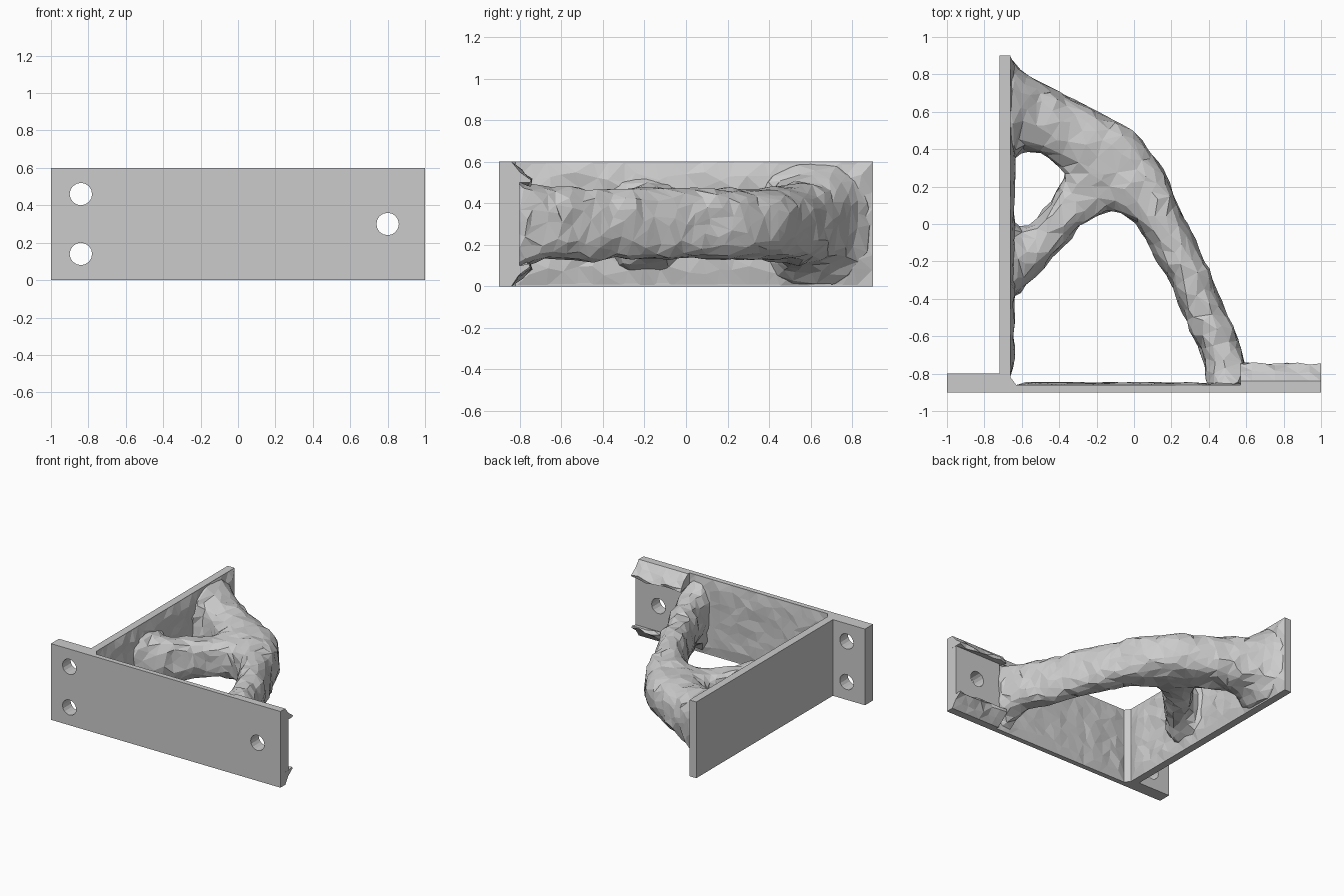
import bpy, bmesh, math, random
from mathutils import Vector, noise

random.seed(4)
HEIGHT = 0.6
MID = HEIGHT / 2

cube = bpy.data.objects.get("Cube")
if cube:
    bpy.data.objects.remove(cube, do_unlink=True)

grey = bpy.data.materials.new("plain grey")
grey.use_nodes = True
colour = (0.6, 0.6, 0.6, 1)
grey.diffuse_color = colour
grey.node_tree.nodes["Principled BSDF"].inputs["Base Color"].default_value = colour


def finish(bm, name, fix_normals=True):
    if fix_normals:
        bmesh.ops.recalc_face_normals(bm, faces=bm.faces)
    mesh = bpy.data.meshes.new(name)
    bm.to_mesh(mesh)
    bm.free()
    mesh.materials.append(grey)
    obj = bpy.data.objects.new(name, mesh)
    bpy.context.collection.objects.link(obj)
    return obj


def loft(bm, rings):
    """Skin a closed tube through equal-length rings of points."""
    loops = [[bm.verts.new(p) for p in ring] for ring in rings]
    n = len(loops[0])
    for a, b in zip(loops, loops[1:]):
        for i in range(n):
            j = (i + 1) % n
            bm.faces.new((a[i], a[j], b[j], b[i]))
    bm.faces.new(loops[0][::-1])
    bm.faces.new(loops[-1])


def strut_ring(outer, inner, half, sides=20):
    """Rounded upright section between two plan points."""
    a, b = Vector((*outer, MID)), Vector((*inner, MID))
    ring = []
    for i in range(sides):
        t = 2 * math.pi * i / sides
        c, s = (math.copysign(abs(f) ** 0.75, f) for f in (math.cos(t), math.sin(t)))
        p = (a + b) / 2 + (a - b) / 2 * c
        p.z += half * s
        ring.append(p)
    return ring


def box(bm, lo, hi):
    loft(bm, [[(x, lo[1], lo[2]), (x, hi[1], lo[2]), (x, hi[1], hi[2]), (x, lo[1], hi[2])]
              for x in (lo[0], hi[0])])


# Angle plate: wall, front plate and thick flange in one plan profile
plan = [(-1, -.9), (1, -.9), (1, -.84), (.6, -.86), (-.63, -.86), (-.66, -.82),
        (-.66, .9), (-.72, .9), (-.72, -.8), (-1, -.8)]
bm = bmesh.new()
loft(bm, [[(x, y, z) for x, y in plan] for z in (0, HEIGHT)])
angle_plate = finish(bm, "angle_plate")

# Flat seat around the single bolt
bm = bmesh.new()
box(bm, (.59, -.89, .1), (.999, -.8, .5))
bolt_pad = finish(bm, "bolt_pad")

# Bolt holes
bm = bmesh.new()
for x, z in ((-.84, .46), (-.84, .14), (.8, MID)):
    loft(bm, [[(x + .06 * math.cos(k * math.pi / 8), y, z + .06 * math.sin(k * math.pi / 8))
               for k in range(16)] for y in (-1, -.7)])
hole_cutter = finish(bm, "hole_cutter")
hole_cutter.hide_render = True
hole_cutter.hide_set(True)
hole_cutter.display_type = 'WIRE'
for obj in (angle_plate, bolt_pad):
    cut = obj.modifiers.new("bolt_holes", 'BOOLEAN')
    cut.object = hole_cutter
    cut.operation = 'DIFFERENCE'
    cut.solver = 'EXACT'


# Rough skins on the inner plate faces
def rough_skin(name, start, end, place, flip):
    cols, rows = round((end - start) / .075), 8
    bm = bmesh.new()
    grid = []
    for i in range(cols + 1):
        line = []
        for j in range(rows + 1):
            edge = i in (0, cols) or j in (0, rows)
            shift = 0 if edge else random.uniform(-.025, .025)
            u = start + (end - start) * i / cols + shift
            v = HEIGHT * j / rows + (0 if edge else random.uniform(-.025, .025))
            bump = -.002 if edge else random.uniform(.008, .026)
            line.append(bm.verts.new(place(u, v, bump)))
        grid.append(line)
    for i in range(cols):
        for j in range(rows):
            quad = [grid[i][j], grid[i + 1][j], grid[i + 1][j + 1], grid[i][j + 1]]
            bm.faces.new(quad[::-1] if flip else quad)
    bmesh.ops.triangulate(bm, faces=bm.faces)
    finish(bm, name, False)


rough_skin("wall_skin", -.82, .9, lambda u, v, b: (-.66 + b, u, v), False)
rough_skin("front_plate_skin", -.63, .6, lambda u, v, b: (u, -.86 + b * .6, v), True)

# Ragged lips above and below the bolt pad
lip = [(-.87, .6), (-.84, .6), (-.79, .555), (-.745, .51), (-.75, .49), (-.8, .5), (-.87, .5)]
for name, mirror in (("upper_lip", False), ("lower_lip", True)):
    bm = bmesh.new()
    rings = []
    for k in range(8):
        ring = []
        for i, (y, z) in enumerate(lip):
            if 1 < i < 5:
                y += random.uniform(-.02, .008)
                z += random.uniform(-.01, .01)
            ring.append((.57 + .43 * k / 7, y, HEIGHT - z if mirror else z))
        rings.append(ring)
    loft(bm, rings)
    bmesh.ops.triangulate(bm, faces=bm.faces)
    finish(bm, name)

# Organic brace: main arm and branch, each section as outer, inner, half height
arm = [((.60, -.87), (.39, -.87), .28), ((.60, -.80), (.39, -.80), .22),
       ((.59, -.70), (.37, -.73), .18), ((.42, -.30), (.19, -.30), .17),
       ((.25, .08), (.01, .01), .17), ((.15, .31), (-.13, .09), .17),
       ((0, .49), (-.3, .17), .17), ((-.29, .65), (-.39, .3), .18),
       ((-.5, .76), (-.5, .38), .2), ((-.6, .81), (-.6, .4), .25),
       ((-.64, .87), (-.64, .36), .29), ((-.69, .9), (-.69, .33), .3)]
branch = [((.05, .03), (-.1, .35), .14), ((-.13, .08), (-.35, .3), .15),
          ((-.27, 0), (-.4, .2), .15), ((-.5, -.25), (-.52, .02), .16),
          ((-.61, -.36), (-.6, -.02), .2), ((-.69, -.42), (-.69, .05), .25)]
bm = bmesh.new()
for sections in (arm, branch):
    loft(bm, [strut_ring(*s) for s in sections])
brace = finish(bm, "brace")
remesh = brace.modifiers.new("fuse", 'REMESH')
remesh.mode = 'VOXEL'
remesh.voxel_size = .022
soften = brace.modifiers.new("soften", 'SMOOTH')
soften.iterations = 3

# Bake the fused shape, roughen it and reduce it to facets
bpy.context.view_layer.update()
fused = bpy.data.meshes.new_from_object(
    brace.evaluated_get(bpy.context.evaluated_depsgraph_get()))
brace.modifiers.clear()
brace.data = fused
for vert in fused.vertices:
    p = vert.co.copy()
    p += noise.noise_vector(p * 9) * .018
    p += Vector([random.uniform(-.004, .004) for _ in range(3)])
    vert.co = (max(p.x, -.71), min(max(p.y, -.89), .9), min(max(p.z, 0), HEIGHT))
if not fused.materials:
    fused.materials.append(grey)
for face in fused.polygons:
    face.use_smooth = False
    face.material_index = 0
facets = brace.modifiers.new("facets", 'DECIMATE')
facets.ratio = min(1, 1500 / (2 * len(fused.polygons)))
